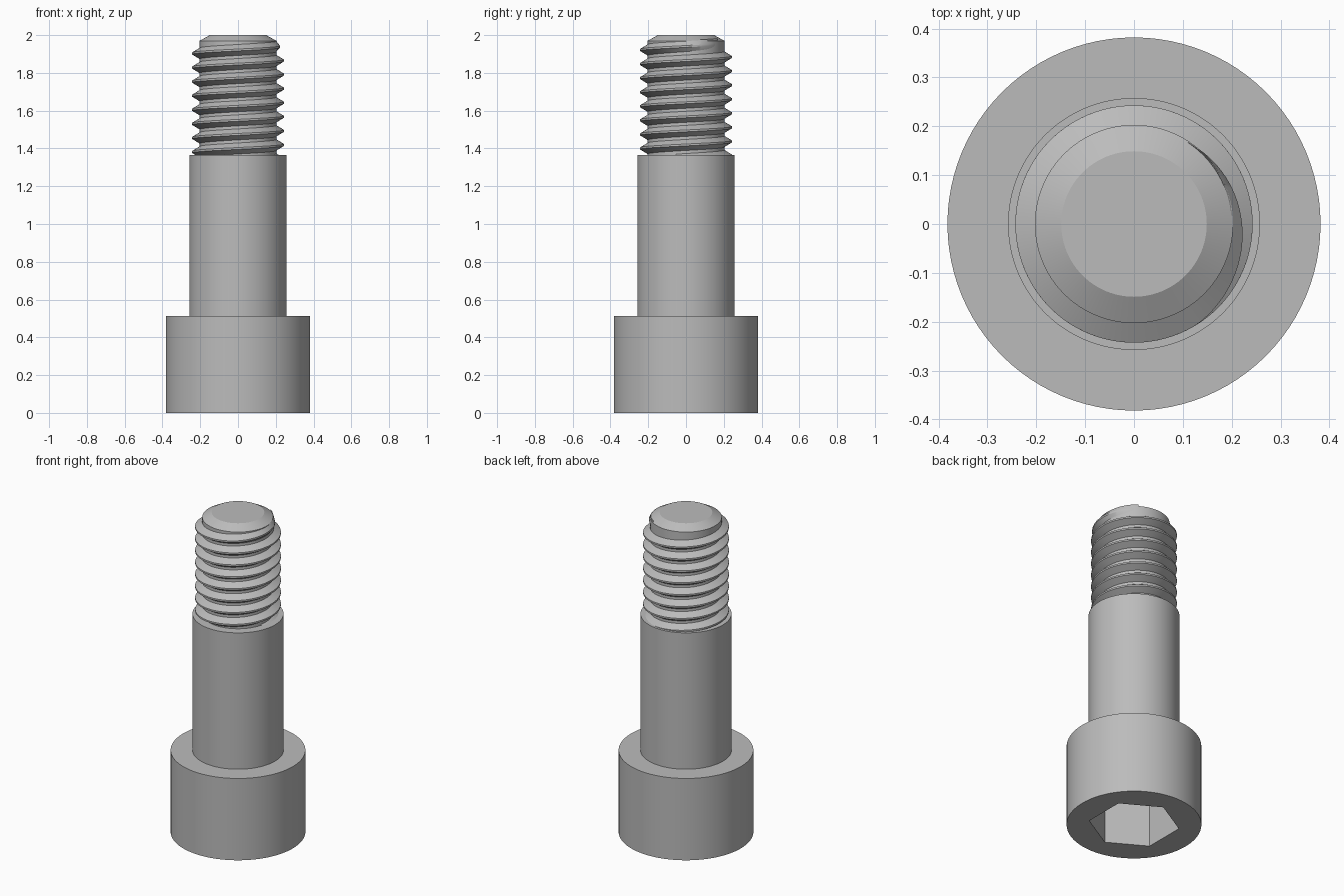
import bpy, bmesh
from math import pi, cos, sin, radians

cube = bpy.data.objects.get("Cube")
if cube:
    bpy.data.objects.remove(cube, do_unlink=True)

SEGMENTS = 96

steel = bpy.data.materials.new("grey steel")
steel.use_nodes = True
GREY = (0.5, 0.5, 0.5, 1)
steel.diffuse_color = GREY
steel.node_tree.nodes["Principled BSDF"].inputs["Base Color"].default_value = GREY


def finish(bm, name):
    bmesh.ops.recalc_face_normals(bm, faces=bm.faces)
    mesh = bpy.data.meshes.new(name)
    bm.to_mesh(mesh)
    bm.free()
    mesh.materials.append(steel)
    obj = bpy.data.objects.new(name, mesh)
    bpy.context.collection.objects.link(obj)
    return obj


def smooth(obj):
    bpy.ops.object.select_all(action="DESELECT")
    obj.select_set(True)
    bpy.context.view_layer.objects.active = obj
    bpy.ops.object.shade_smooth_by_angle(angle=radians(25))


def turned(name, profile, sides=SEGMENTS, turn=0.0):
    """Closed solid of revolution from (radius, height) points."""
    bm = bmesh.new()
    rings = []
    for r, z in profile:
        angles = [turn + 2 * pi * i / sides for i in range(sides)]
        rings.append([bm.verts.new((r * cos(a), r * sin(a), z)) for a in angles])
    for low, high in zip(rings, rings[1:]):
        for i in range(sides):
            j = (i + 1) % sides
            bm.faces.new((low[i], low[j], high[j], high[i]))
    bm.faces.new(rings[0])
    bm.faces.new(rings[-1])
    return finish(bm, name)


# Head with a hexagonal socket cut into its underside
head = turned("head", [(0.382, 0), (0.382, 0.512)])
cutter = turned("socket_cutter", [(0.258, -0.1), (0.258, 0.27)], 6, radians(30))
cut = head.modifiers.new("socket", "BOOLEAN")
cut.object = cutter
cut.solver = "EXACT"
bpy.context.view_layer.objects.active = head
head.select_set(True)
bpy.ops.object.modifier_apply(modifier=cut.name)
bpy.data.objects.remove(cutter, do_unlink=True)

# Plain shank and chamfered threaded core
shank = turned("shank", [(0.258, 0.505), (0.258, 1.365)])
core = turned("thread_core", [(0.203, 1.3), (0.203, 1.97), (0.149, 2.0)])

# Helical ridge that fades out into the core at its upper end
PITCH, ROOT, CREST = 0.0745, 0.2, 0.243
END, FADE = radians(57), radians(115)
TURNS = 8.2
STEPS = int(TURNS * SEGMENTS)
bm = bmesh.new()
sections = []
for i in range(STEPS + 1):
    a = END - 2 * pi * TURNS * (1 - i / STEPS)
    z = 1.94 + PITCH * a / (2 * pi)
    height = (CREST - ROOT) * min(1, (END - a) / FADE)
    section = []
    for out, dz in ((0, -0.031), (1, -0.005), (1, 0.005), (0, 0.031)):
        r = ROOT + out * height
        section.append(bm.verts.new((r * cos(a), r * sin(a), z + dz)))
    sections.append(section)
for s, t in zip(sections, sections[1:]):
    for k in range(4):
        m = (k + 1) % 4
        bm.faces.new((s[k], s[m], t[m], t[k]))
bm.faces.new(sections[0])
bm.faces.new(sections[-1])
thread = finish(bm, "thread_ridge")

for part in (head, shank, core, thread):
    smooth(part)
